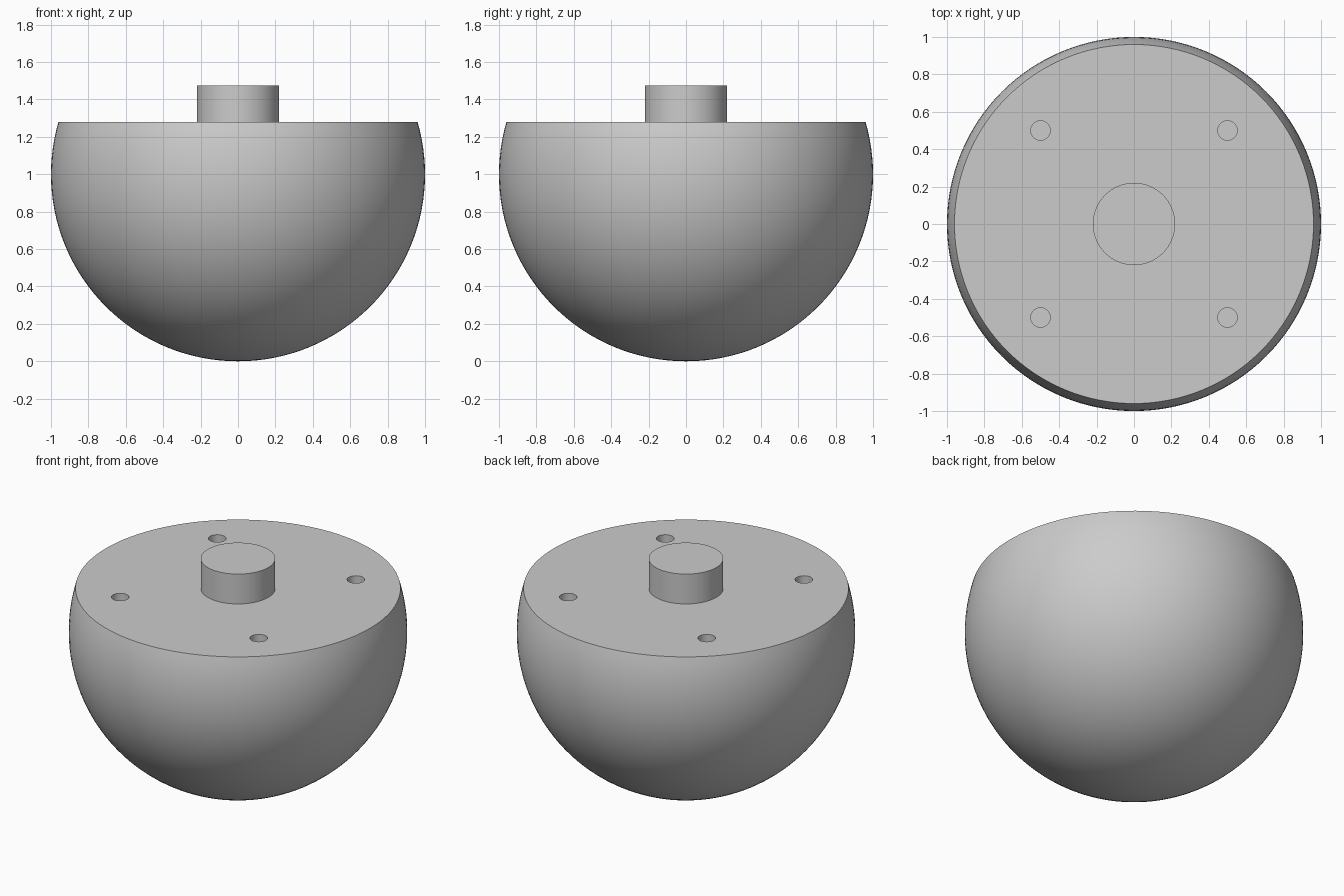
import bpy
import bmesh
import math

cube = bpy.data.objects.get("Cube")
if cube:
    bpy.data.objects.remove(cube, do_unlink=True)

SEGMENTS = 128
CUT_Z = 1.28      # height of the flat face
POST_TOP = 1.475
HOLE_DEPTH = 0.2

grey = bpy.data.materials.new("plain_grey")
grey.use_nodes = True
colour = (0.6, 0.6, 0.6, 1)
grey.diffuse_color = colour
grey.node_tree.nodes["Principled BSDF"].inputs["Base Color"].default_value = colour


def make_object(name, bm):
    bmesh.ops.recalc_face_normals(bm, faces=bm.faces)
    mesh = bpy.data.meshes.new(name)
    bm.to_mesh(mesh)
    bm.free()
    mesh.materials.append(grey)
    obj = bpy.data.objects.new(name, mesh)
    bpy.context.collection.objects.link(obj)
    return obj


def add_cylinder(bm, x, y, bottom, top, radius, segments):
    made = bmesh.ops.create_cone(bm, cap_ends=True, segments=segments, radius1=radius,
                                 radius2=radius, depth=top - bottom)
    bmesh.ops.translate(bm, verts=made["verts"], vec=(x, y, (bottom + top) / 2))


def smooth(obj):
    bpy.ops.object.select_all(action="DESELECT")
    obj.select_set(True)
    bpy.context.view_layer.objects.active = obj
    bpy.ops.object.shade_smooth_by_angle(angle=math.radians(30))


# Round body: a ball sliced flat near the top
bm = bmesh.new()
bmesh.ops.create_uvsphere(bm, u_segments=SEGMENTS, v_segments=SEGMENTS // 2, radius=1)
bmesh.ops.translate(bm, verts=bm.verts, vec=(0, 0, 1))
cut = bmesh.ops.bisect_plane(bm, geom=bm.verts[:] + bm.edges[:] + bm.faces[:],
                             plane_co=(0, 0, CUT_Z), plane_no=(0, 0, 1), clear_outer=True)
rim = [g for g in cut["geom_cut"] if isinstance(g, bmesh.types.BMEdge)]
bmesh.ops.contextual_create(bm, geom=rim)
body = make_object("round_body", bm)

# Four blind holes in the flat face
bm = bmesh.new()
for x in (-0.5, 0.5):
    for y in (-0.5, 0.5):
        add_cylinder(bm, x, y, CUT_Z - HOLE_DEPTH, CUT_Z + 0.1, 0.052, 48)
cutter = make_object("hole_cutter", bm)
cutter.hide_render = True

holes = body.modifiers.new("holes", "BOOLEAN")
holes.operation = "DIFFERENCE"
holes.solver = "EXACT"
holes.object = cutter
bpy.context.view_layer.objects.active = body
bpy.ops.object.modifier_apply(modifier=holes.name)
bpy.data.objects.remove(cutter, do_unlink=True)
smooth(body)

# Central post standing on the flat face
bm = bmesh.new()
add_cylinder(bm, 0, 0, CUT_Z - 0.01, POST_TOP, 0.22, 96)
smooth(make_object("centre_post", bm))
